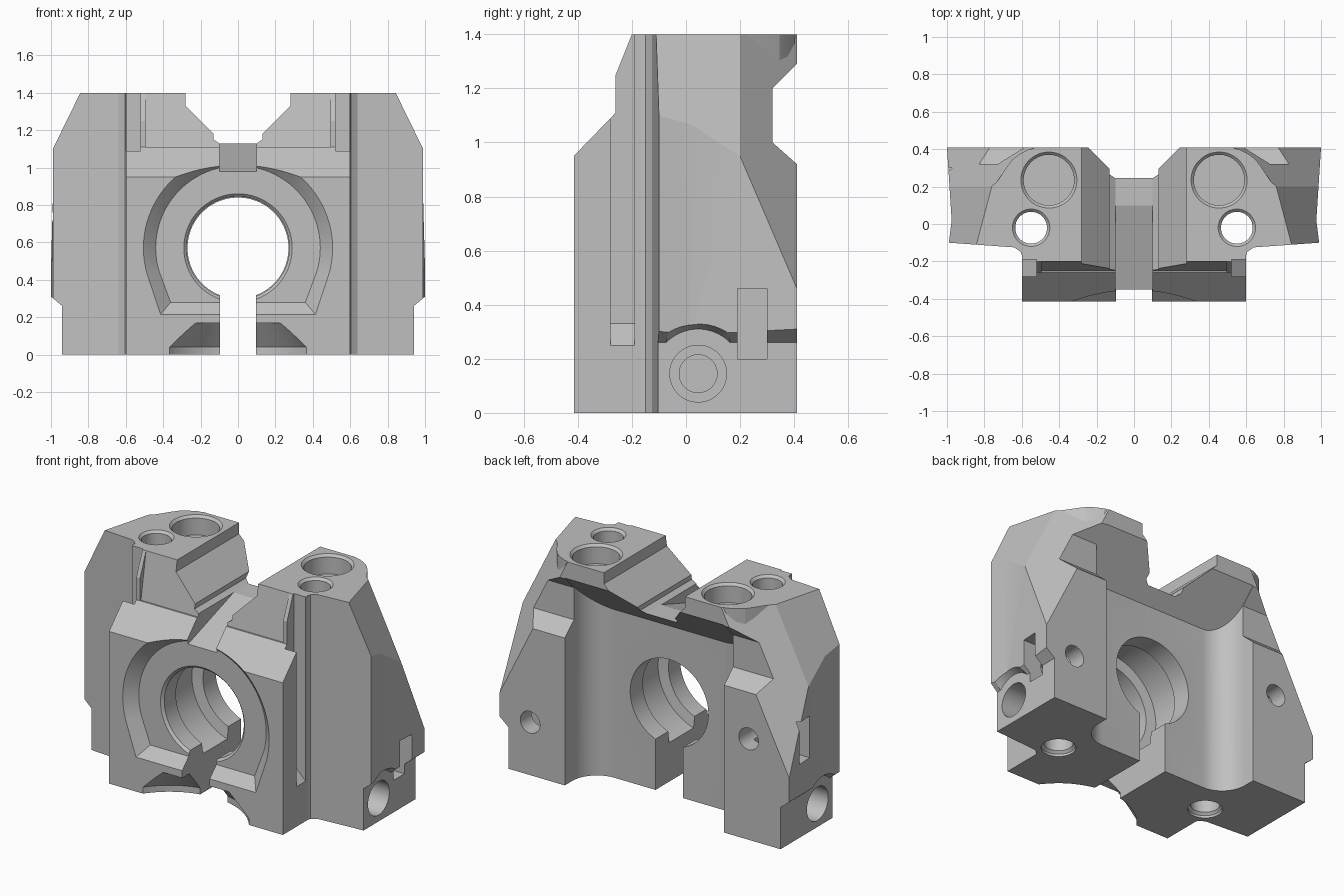
import bpy, bmesh
from math import sin, cos, radians, pi
from mathutils import Vector

if "Cube" in bpy.data.objects:
    bpy.data.objects.remove(bpy.data.objects["Cube"])

grey = bpy.data.materials.new("plain_grey")
grey.use_nodes = True
grey.diffuse_color = (0.53, 0.53, 0.53, 1)
grey.node_tree.nodes["Principled BSDF"].inputs["Base Color"].default_value = (0.53, 0.53, 0.53, 1)


def loft(name, loops, planes=()):
    """Closed solid through loops of equal length, optionally trimmed by planes."""
    bm = bmesh.new()
    rings = [[bm.verts.new(p) for p in loop] for loop in loops]
    n = len(rings[0])
    for a, b in zip(rings, rings[1:]):
        for i in range(n):
            j = (i + 1) % n
            bm.faces.new((a[i], a[j], b[j], b[i]))
    bm.faces.new(rings[0])
    bm.faces.new(rings[-1])
    for co, no in planes:
        bmesh.ops.bisect_plane(bm, geom=bm.verts[:] + bm.edges[:] + bm.faces[:],
                               plane_co=co, plane_no=no, clear_outer=True)
        bmesh.ops.holes_fill(bm, edges=bm.edges[:], sides=0)
    bmesh.ops.recalc_face_normals(bm, faces=bm.faces[:])
    mesh = bpy.data.meshes.new(name)
    bm.to_mesh(mesh)
    bm.free()
    mesh.materials.append(grey)
    obj = bpy.data.objects.new(name, mesh)
    bpy.context.collection.objects.link(obj)
    return obj


def place(axis, t, u, v):
    return {"x": (t, u, v), "y": (u, t, v), "z": (u, v, t)}[axis]


def prism(name, axis, pts, a, b, planes=()):
    return loft(name, [[place(axis, t, u, v) for u, v in pts] for t in (a, b)], planes)


def box(name, x0, x1, y0, y1, z0, z1):
    return prism(name, "z", [(x0, y0), (x1, y0), (x1, y1), (x0, y1)], z0, z1)


def turned(name, axis, u, v, steps, n=48):
    """Round solid along an axis; steps are (position, radius)."""
    return loft(name, [[place(axis, t, u + r * cos(2 * pi * (i + .5) / n),
                              v + r * sin(2 * pi * (i + .5) / n)) for i in range(n)]
                       for t, r in steps])


def combine(body, other, operation="DIFFERENCE"):
    mod = body.modifiers.new("join", "BOOLEAN")
    mod.operation = operation
    mod.solver = "EXACT"
    mod.object = other
    bpy.context.view_layer.objects.active = body
    bpy.ops.object.modifier_apply(modifier=mod.name)
    bpy.data.objects.remove(other)


# Left half of the body: wing with two sloping shoulders
wing_plan = [(-.1, -.2), (.59, -.2), (.605, -.15), (.64, -.125), (.99, -.1),
             (.975, .02), (1, .41), (-.1, .41)]
body = prism("clamp_body", "z", wing_plan, 0, 1.4, [
    (Vector((1, .41, .46)), Vector((2, 2.2, 1))),
    (Vector((.84, -.1, 1.4)), Vector((2, .53, 1)))])

# Front block with its sloping ledge, and the rib beside the groove
combine(body, prism("front_block", "x", [
    (-.415, 0), (-.415, .95), (-.26, 1.11), (-.25, 1.11), (-.2, 1.4), (0, 1.4), (0, 0)],
    -.1, .6), "UNION")
combine(body, prism("groove_rib", "x", [
    (-.26, 1.05), (-.26, 1.25), (-.2, 1.4), (-.1, 1.4), (-.1, 1.05)], .495, .54), "UNION")

# Notch across the rear, with the rounded top flange above it
combine(body, prism("rear_notch", "x", [
    (.5, .84), (.32, 1), (.32, 1.2), (.5, 1.38)], -.2, 1.2))
flange_top = [(.2, .15), (.75, .2), (.68, .305), (.65, .345), (.61, .375), (.56, .4), (.5, .41), (.2, .41)]
flange_low = [(.2, .15), (.75, .2), (.68, .29), (.65, .3), (.61, .31), (.56, .318), (.5, .32), (.2, .32)]
combine(body, loft("top_flange", [[(x, y, 1.2) for x, y in flange_low],
                                  [(x, y, 1.29) for x, y in flange_top],
                                  [(x, y, 1.4) for x, y in flange_top]]), "UNION")

cutters = []

# Rear channel with filleted corners, rising under the top flange
fillet = [(.38 + .17 * cos(radians(a)), .335 + .17 * sin(radians(a))) for a in range(0, -91, -9)]
channel = [(-.2, .6), (.55, .6)] + fillet + [(-.2, .165)]
cutters.append(loft("rear_channel", [[(x, y, -.1) for x, y in channel],
                                     [(x, y, y + .885) for x, y in channel]]))

# Trough across the top and its sloping floor
cutters.append(prism("top_trough", "y", [
    (-.2, 1.6), (.28, 1.6), (.28, 1.33), (.13, 1.18), (.13, 1.15), (.1, 1.13), (-.2, 1.13)], -.7, .7))
cutters.append(prism("trough_floor", "x", [
    (.1, 1.13), (-.35, .98), (-.6, .9), (-.6, 1.3), (.1, 1.3)], -.2, .1))


# Front recess around the bore, tapering inwards
def recess_loop(y, r, foot_x, foot_z):
    arc = [(r * cos(radians(a)), y, .57 + r * sin(radians(a))) for a in range(-16, 197, 4)]
    return arc + [(-foot_x, y, foot_z), (foot_x, y, foot_z)]


cutters.append(loft("front_recess", [recess_loop(-.47, .57, .46, .16),
                                     recess_loop(-.41, .5, .41, .22),
                                     recess_loop(-.35, .44, .36, .28)]))

# Main bore with front chamfer and inner groove, and the slot below
cutters.append(turned("main_bore", "y", 0, .57, [
    (-.6, .29), (-.35, .29), (-.335, .275), (-.22, .275), (-.21, .34),
    (.03, .34), (.04, .27), (.6, .27)], 64))
cutters.append(box("lower_slot", -.2, .095, -.6, .6, -.1, .4))

# Conical relief under the front
cutters.append(turned("bottom_relief", "z", 0, -.677, [(-.1, .45), (.04, .45), (.17, .346)], 64))

# Vertical holes
cutters.append(turned("through_hole", "z", .55, -.02, [
    (-.1, .1), (.015, .1), (.03, .085), (1.385, .085), (1.4, .1), (1.5, .1)]))
cutters.append(turned("screw_pocket", "z", .455, .235, [
    (1.28, .135), (1.385, .135), (1.4, .15), (1.5, .15)]))

# Stepped lower flank with an arched ledge over the side hole
cutters.append(prism("flank_step", "y", [
    (.94, -.1), (.94, .26), (1, .31), (1.1, .39), (1.1, -.1)], -.5, .6))
cutters.append(turned("flank_arch", "x", .045, .145, [(.94, .165), (1, .195), (1.1, .24)]))
cutters.append(turned("side_hole", "x", .045, .145, [(.7, .07), (.78, .07), (.78, .105), (1.1, .105)]))

# Vertical groove beside the front block
cutters.append(prism("side_groove", "y", [
    (.52, .33), (.62, .23), (.7, .23), (.7, 1.5), (.52, 1.5)], -.28, -.19))

for cutter in cutters:
    combine(body, cutter)

# Trim at the centre plane and mirror
bm = bmesh.new()
bm.from_mesh(body.data)
bmesh.ops.bisect_plane(bm, geom=bm.verts[:] + bm.edges[:] + bm.faces[:],
                       plane_co=(0, 0, 0), plane_no=(1, 0, 0), clear_inner=True)
bm.to_mesh(body.data)
bm.free()
mirror = body.modifiers.new("mirror", "MIRROR")
mirror.use_axis[0] = True
mirror.merge_threshold = 0.0005
bpy.ops.object.select_all(action="DESELECT")
body.select_set(True)
bpy.context.view_layer.objects.active = body
bpy.ops.object.modifier_apply(modifier=mirror.name)

# Nut pockets and rear screw holes sit at a different height on each side
for side, hole_x, z in ((1, .79, .33), (-1, .72, .63)):
    combine(body, box("nut_pocket", *sorted((side * .68, side * 1.1)), .19, .3, z - .13, z + .13))
    combine(body, turned("rear_hole", "y", side * hole_x, z, [(.1, .068), (.6, .068)], 32))

bpy.ops.object.shade_smooth_by_angle(angle=radians(12))
